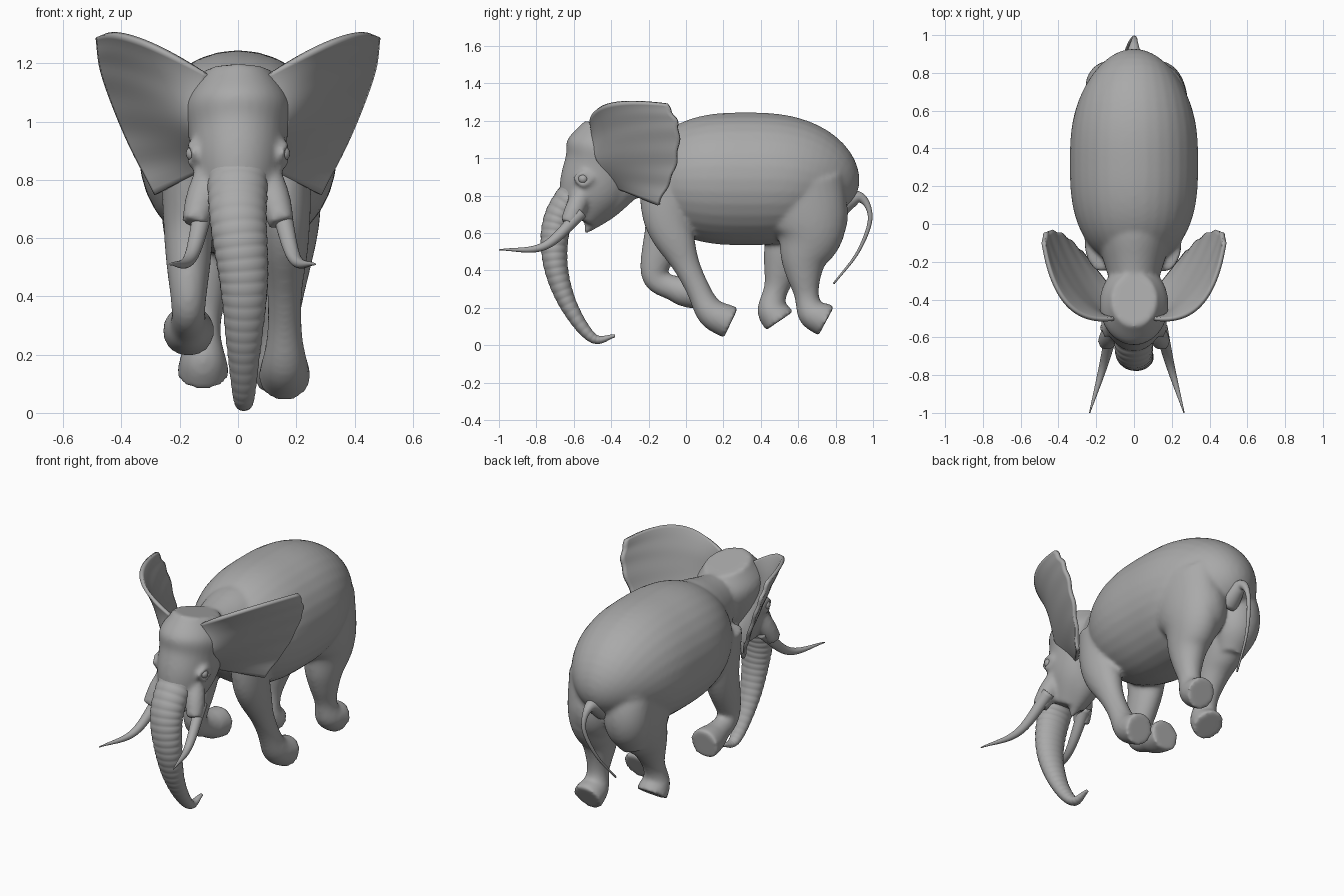
import bpy, bmesh, math
from mathutils import Vector

if "Cube" in bpy.data.objects:
    bpy.data.objects.remove(bpy.data.objects["Cube"])

grey = (0.4, 0.4, 0.4, 1)
hide_grey = bpy.data.materials.new("hide_grey")
hide_grey.use_nodes = True
hide_grey.diffuse_color = grey
hide_grey.node_tree.nodes["Principled BSDF"].inputs["Base Color"].default_value = grey


def sample(values, count):
    """Evenly sampled smooth curve through numbers or vectors."""
    first = values[0] * 2 - values[1]
    last = values[-1] * 2 - values[-2]
    padded = [first, *values, last]
    result = []
    for i in range(count + 1):
        position = i / count * (len(values) - 1)
        k = min(int(position), len(values) - 2)
        t = position - k
        a, b, c, d = padded[k:k + 4]
        linear = c - a
        square = a * 2 - b * 5 + c * 4 - d
        cubic = b * 3 - a - c * 3 + d
        result.append(b + (linear * t + square * t ** 2 + cubic * t ** 3) / 2)
    return result


def limb(points, radii, count=30, depth=1, bulk=0):
    """Rings of (centre, side radius, depth radius); bulk deepens the start."""
    centres = sample([Vector(p) for p in points], count)
    rings = []
    for i, (centre, radius) in enumerate(zip(centres, sample(radii, count))):
        remaining = 1 - i / count
        rings.append((centre, radius, radius * (depth + bulk * remaining ** 2)))
    return rings


def loft(bm, rings, sides=32):
    """Closed tube over the rings, each one square to the path."""
    loops = []
    for i, (centre, wide, deep) in enumerate(rings):
        ahead = rings[min(i + 1, len(rings) - 1)][0]
        behind = rings[max(i - 1, 0)][0]
        along = (ahead - behind).normalized()
        across = Vector((1, 0, 0))
        across = (across - along * across.dot(along)).normalized()
        up = along.cross(across)
        loop = []
        for j in range(sides):
            angle = math.tau * j / sides
            offset = across * wide * math.cos(angle) + up * deep * math.sin(angle)
            loop.append(bm.verts.new(centre + offset))
        loops.append(loop)
    faces = [bm.faces.new(loops[0]), bm.faces.new(loops[-1])]
    for near, far in zip(loops, loops[1:]):
        for j in range(sides):
            n = (j + 1) % sides
            faces.append(bm.faces.new((near[j], near[n], far[n], far[j])))
    bmesh.ops.recalc_face_normals(bm, faces=faces)


def finish(name, bm):
    mesh = bpy.data.meshes.new(name)
    bm.to_mesh(mesh)
    bm.free()
    mesh.materials.append(hide_grey)
    mesh.shade_smooth()
    obj = bpy.data.objects.new(name, mesh)
    bpy.context.collection.objects.link(obj)
    return obj


def tube(name, rings):
    bm = bmesh.new()
    loft(bm, rings)
    return finish(name, bm)


# Torso: a full barrel whose rump droops
torso = []
for i in range(1, 40):
    u = -math.cos(math.pi * i / 40)
    girth = math.sqrt(1 - abs(u) ** 2.7)
    centre = Vector((0, 0.32 + 0.55 * u, 0.89 - max(u, 0) ** 4 / 7))
    torso.append((centre, 0.34 * girth, 0.355 * girth))

# Skin: torso, neck, head, jaw and legs fused into one smooth hide
bm = bmesh.new()
loft(bm, torso)
loft(bm, limb([(0, .1, .92), (0, -.4, 1)], [.2, .2, .15, .1], depth=1.2))
loft(bm, limb([(0, -.4, 1.17), (0, -.45, .95), (0, -.58, .68)],
              [.12, .18, .17, .15, .09], depth=1.2))
loft(bm, limb([(0, -.36, .86), (0, -.54, .6)], [.12, .08, .01]))

# Legs caught mid-stride: side offset, then hip-to-sole path as (y, z)
front_girth = [.09, .09, .08, .06, .06, .08, .09]
hind_girth = [.15, .14, .11, .08, .06, .08, .09]
strides = [
    (.16, front_girth, [(-.1, .9), (-.1, .68), (-.03, .5), (.05, .33), (.13, .18), (.24, .12)]),
    (-.17, front_girth, [(-.1, .9), (-.1, .65), (-.17, .38), (-.05, .3), (.07, .28)]),
    (.14, hind_girth, [(.6, .85), (.66, .62), (.63, .45), (.64, .3), (.67, .18), (.75, .13)]),
    (-.12, hind_girth, [(.6, .85), (.6, .62), (.53, .46), (.49, .33), (.46, .2), (.5, .13)]),
]
for x, girth, path in strides:
    loft(bm, limb([(x, y, z) for y, z in path], girth, bulk=.7))

# Buttocks, tusk sheaths and eyelids on both sides
for s in (-1, 1):
    loft(bm, limb([(s * .13, .68, .95), (s * .12, .73, .7), (s * .12, .68, .5)],
                  [.08, .13, .13, .08]))
    loft(bm, limb([(s * .1, -.55, .82), (s * .15, -.63, .65)], [.05, .055, .045]))
    for lift in (-.03, .03):
        lid = [(s * .15, -.6, .89), (s * .16, -.55, .89 + lift), (s * .17, -.5, .89)]
        loft(bm, limb(lid, [.01, .015, .01]))
skin = finish("body_skin", bm)
fuse = skin.modifiers.new("fuse", 'REMESH')
fuse.mode = 'VOXEL'
fuse.voxel_size = 0.012
fuse.use_smooth_shade = True
soften = skin.modifiers.new("soften", 'SMOOTH')
soften.iterations = 8

# Trunk with puffed folds separated by grooves
trunk = limb([(0, -.53, .9), (0, -.68, .68), (.02, -.7, .45), (.02, -.63, .22),
              (.02, -.5, .04), (.02, -.38, .05)],
             [.11, .09, .05, .01], count=180, depth=.8)
puffs = [0.97 + abs(math.sin(math.pi * i / 6)) / 30 for i in range(len(trunk))]
tube("trunk", [(c, w * p, d * p) for (c, w, d), p in zip(trunk, puffs)])

# Tail arching out and sweeping down
tube("tail", limb([(0, .8, .74), (0, .93, .79), (0, .985, .68), (-.04, .92, .5),
                   (-.08, .79, .33)], [.07, .02, .01, .005]))

for s, side in ((1, "left"), (-1, "right")):
    # Tusk, both leaning slightly to one side
    lean = 0.015
    tube(side + "_tusk", limb([(lean + s * .13, -.56, .71), (lean + s * .18, -.76, .53),
                               (lean + s * .25, -1, .51)], [.035, .022, .003]))
    # Eye
    bm = bmesh.new()
    bmesh.ops.create_uvsphere(bm, u_segments=16, v_segments=10, radius=.027)
    bmesh.ops.translate(bm, verts=bm.verts, vec=(s * .152, -.55, .89))
    finish(side + "_eye", bm)

# Ears: a gently rippled sheet from root to rim, bulging forward at the top
size = 32
root = sample([Vector(p) for p in ((.1, -.5, 1.16), (.16, -.48, 1), (.11, -.36, .84))], size)
rim = sample([Vector(p) for p in ((.48, -.1, 1.29), (.46, -.04, 1.16), (.38, -.06, .95),
                                  (.28, -.15, .75))], size)
bulge = Vector((.06, -.13, .06))
bm = bmesh.new()
grid = []
for i, (start, end) in enumerate(zip(root, rim)):
    row = []
    for j in range(size + 1):
        t = j / size
        point = start.lerp(end, t) + bulge * 4 * t * (1 - t) * (1 - i / size) ** 2
        point.y += math.sin(i) * t * t / 200
        row.append(bm.verts.new(point))
    grid.append(row)
for upper, lower in zip(grid, grid[1:]):
    for j in range(size):
        bm.faces.new((upper[j], upper[j + 1], lower[j + 1], lower[j]))
bmesh.ops.recalc_face_normals(bm, faces=bm.faces)
ears = finish("ears", bm)
flesh = ears.modifiers.new("thickness", 'SOLIDIFY')
flesh.thickness = 0.02
flesh.offset = 0
ears.modifiers.new("mirror", 'MIRROR')
